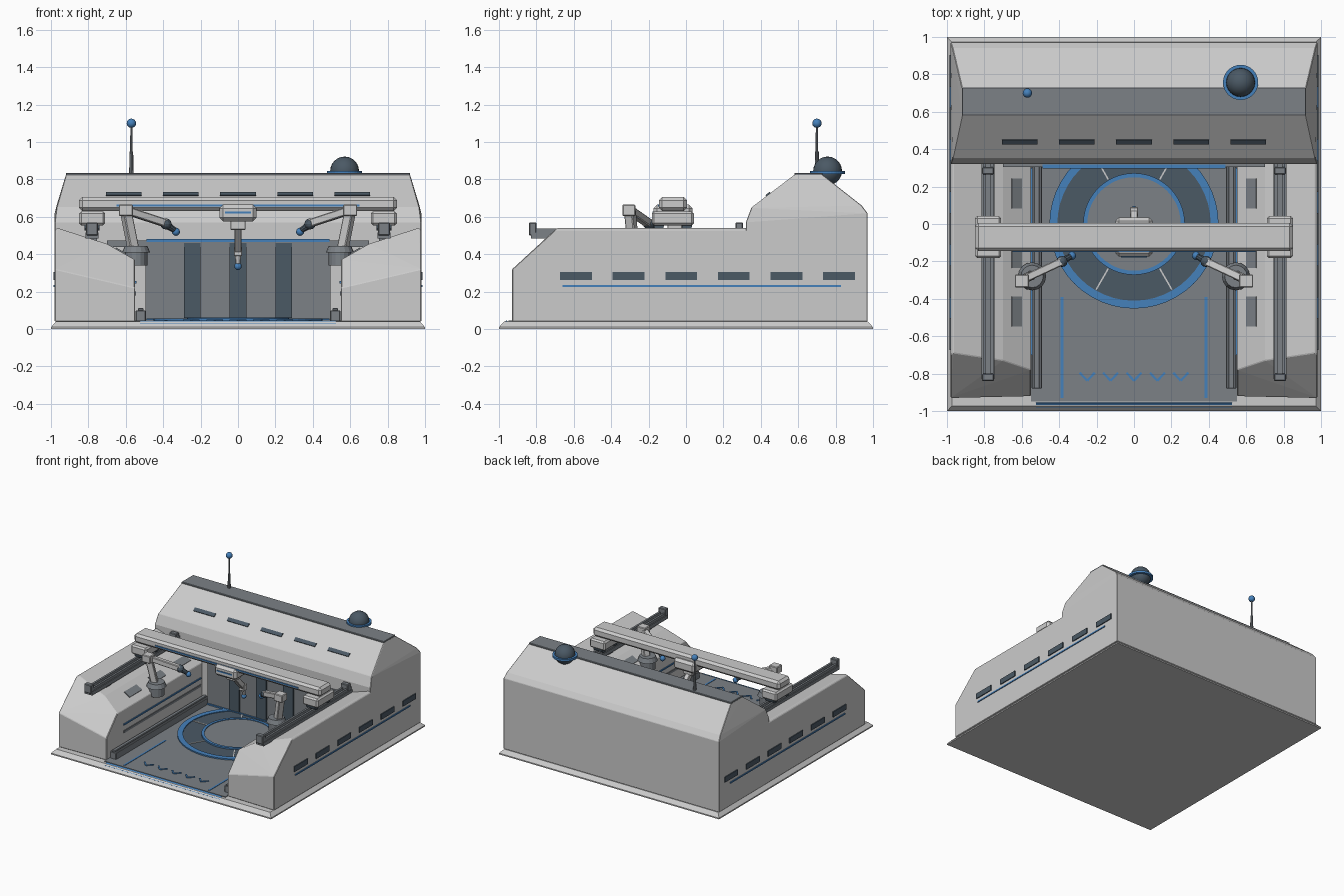
import bpy, bmesh, math
from mathutils import Matrix, Vector, Euler

if "Cube" in bpy.data.objects:
    bpy.data.objects.remove(bpy.data.objects["Cube"])


def material(name, rgb):
    m = bpy.data.materials.new(name)
    m.diffuse_color = (*rgb, 1)
    m.use_nodes = True
    m.node_tree.nodes["Principled BSDF"].inputs["Base Color"].default_value = m.diffuse_color
    return m


BLUE = material("blue_trim", (0.06, 0.22, 0.50))
DARK = material("dark_slate", (0.07, 0.10, 0.13))
MID = material("mid_grey", (0.20, 0.22, 0.24))


def done(b, name, mat=None, mirror=False, bevel=0, smooth=False):
    bmesh.ops.recalc_face_normals(b, faces=b.faces)
    me = bpy.data.meshes.new(name)
    b.to_mesh(me)
    b.free()
    ob = bpy.data.objects.new(name, me)
    bpy.context.collection.objects.link(ob)
    if mat:
        me.materials.append(mat)
    if bevel:
        m = ob.modifiers.new("bevel", 'BEVEL')
        m.width, m.segments, m.limit_method = bevel, 1, 'ANGLE'
    if mirror:
        ob.modifiers.new("mirror", 'MIRROR').use_clip = False
    if smooth:
        for p in me.polygons:
            p.use_smooth = True
    return ob


def cube(b, c, s, rot=(0, 0, 0)):
    m = Matrix.Translation(c) @ Euler(rot).to_matrix().to_4x4() @ Matrix.Diagonal((*s, 1))
    bmesh.ops.create_cube(b, size=1, matrix=m)


def limb(b, p, q, w, d):
    p, q = Vector(p), Vector(q)
    r = (q - p).to_track_quat('Z', 'Y').to_matrix().to_4x4()
    m = Matrix.Translation((p + q) / 2) @ r @ Matrix.Diagonal((w, d, (q - p).length, 1))
    bmesh.ops.create_cube(b, size=1, matrix=m)


def rod(b, p, q, r1, r2, n=16):
    p, q = Vector(p), Vector(q)
    r = (q - p).to_track_quat('Z', 'Y').to_matrix().to_4x4()
    bmesh.ops.create_cone(b, cap_ends=True, segments=n, radius1=r1, radius2=r2,
                          depth=(q - p).length, matrix=Matrix.Translation((p + q) / 2) @ r)


def ball(b, c, r, n=16):
    bmesh.ops.create_uvsphere(b, u_segments=n, v_segments=n // 2, radius=r, matrix=Matrix.Translation(c))


def ring(b, c, r0, r1, z0, z1, n=48):
    rows = []
    for i in range(n):
        a = 2 * math.pi * i / n
        rows.append([b.verts.new((c[0] + r * math.cos(a), c[1] + r * math.sin(a), z))
                     for r, z in ((r0, z0), (r1, z0), (r1, z1), (r0, z1))])
    for i in range(n):
        s, t = rows[i], rows[(i + 1) % n]
        for k in range(4):
            b.faces.new((s[k], s[(k + 1) % 4], t[(k + 1) % 4], t[k]))


def hull(b, pts):
    vs = [b.verts.new(p) for p in pts]
    bmesh.ops.convex_hull(b, input=vs)
    bmesh.ops.dissolve_limit(b, angle_limit=0.01, verts=b.verts[:], edges=b.edges[:])


def boxes(name, items, mat=None, mirror=False, bevel=0):
    b = bmesh.new()
    for it in items:
        cube(b, *it)
    return done(b, name, mat, mirror, bevel)


# Base plinth with sloped rim
b = bmesh.new()
hull(b, [(x * s, y * s, z) for x in (-1, 1) for y in (-1, 1) for s, z in ((1, 0), (1, .01), (.972, .04))])
done(b, "base_plinth")

# Side wings with sloping top and front
b = bmesh.new()
back = [(x, .36, z) for x, z in ((.98, .04), (.98, .53), (.965, .54), (.70, .455), (.55, .37), (.55, .04))]
hull(b, back + [(.98, -.93, .04), (.98, -.93, .32), (.98, -.70, .53), (.965, -.69, .54),
                (.70, -.73, .455), (.55, -.78, .37), (.55, -.92, .22), (.55, -.92, .04)])
done(b, "side_wing", None, True, .004)

# Rear building with tapered roof
b = bmesh.new()
prof = [(.32, .04, .98), (.32, .57, .98), (.35, .65, .97), (.58, .825, .92),
        (.73, .825, .92), (.94, .66, .97), (.97, .62, .98), (.97, .04, .98)]
hull(b, [(s * x, y, z) for y, z, x in prof for s in (-1, 1)])
done(b, "rear_building", None, False, .003)
boxes("roof_cap", [((0, .655, .825), (1.84, .15, .02))], MID, bevel=.003)
slope = math.atan2(.175, .23)
boxes("roof_slots", [((x, .44, .72), (.19, .03, .012), (slope, 0, 0))
                     for x in (-.61, -.305, 0, .305, .61)], DARK)

# Outer wall windows and trim
boxes("side_windows", [((.98, -.588 + .2812 * i, .283), (.014, .17, .044)) for i in range(6)], DARK, True)
boxes("side_trim_line", [((.98, .085, .23), (.012, 1.49, .011))], BLUE, True)
boxes("wing_vents", [((.628, y, .415), (.06, .16, .012), (0, -math.atan2(.085, .15), 0))
                     for y in (-.468, -.155, .163)], MID, True)
boxes("inner_wall_trim", [((.55, -.2, .25), (.012, 1.0, .012))], BLUE, True)
boxes("inner_wall_groove", [((.55, -.2, .19), (.01, 1.0, .02))], MID, True)

# Bay floor and markings
boxes("bay_floor", [((0, -.31, .04), (1.1, 1.28, .012))], MID)
boxes("front_edge_strip", [((0, -.967, .033), (1.05, .03, .012), (.6, 0, 0))], BLUE)
boxes("lane_lines", [((.385, -.66, .046), (.014, .54, .006))], BLUE, True)
b = bmesh.new()
for i in range(-2, 3):
    for s in (-1, 1):
        limb(b, (i * .125, -.838, .047), (i * .125 + s * .04, -.795, .047), .012, .008)
done(b, "floor_chevrons", BLUE)
boxes("floor_guide", [((.52, -.28, .07), (.055, 1.2, .06)), ((.52, -.28, .105), (.03, 1.2, .015))],
      MID, True, .004)

# Round platform
b = bmesh.new()
rod(b, (0, 0, .04), (0, 0, .05), .42, .42, 48)
done(b, "platform_disc", DARK)
b = bmesh.new()
ring(b, (0, 0), .41, .452, .04, .056)
ring(b, (0, 0), .25, .272, .04, .062)
done(b, "platform_rings", BLUE)
b = bmesh.new()
rod(b, (0, 0, .04), (0, 0, .057), .25, .25, 48)
done(b, "platform_centre", MID)
b = bmesh.new()
for i in range(6):
    a = i * math.pi / 3
    d = Vector((math.cos(a), math.sin(a), 0))
    limb(b, d * .275 + Vector((0, 0, .05)), d * .405 + Vector((0, 0, .05)), .008, .008)
done(b, "platform_spokes")

# Rear wall of the bay
boxes("bay_back_panel", [((0, .318, .26), (.99, .016, .42))], MID)
boxes("bay_back_ribs", [((x, .31, .26), (.09, .02, .4)) for x in (-.245, 0, .245)], DARK)
boxes("bay_header", [((0, .315, .455), (1.4, .02, .035))], MID)
boxes("bay_light_strips", [((0, .308, .472), (.98, .02, .016)), ((0, .31, .052), (.98, .02, .01))], BLUE)

# Gantry tracks on the wings
boxes("gantry_track", [((.78, -.255, .50), (.07, 1.15, .03)), ((.76, -.255, .525), (.016, 1.15, .025)),
                       ((.80, -.255, .525), (.016, 1.15, .025))], MID, True)
boxes("track_stops", [((.78, y, .535), (.064, .04, .07)) for y in (-.82, .285)], MID, True, .005)
boxes("track_posts", [((.78, y, .47), (.05, .06, .06)) for y in (-.6, -.1, .25)], MID, True)

# Gantry bridge
boxes("gantry_beam", [((0, -.07, .668), (1.70, .15, .075))], None, bevel=.018)
boxes("gantry_trim", [((0, -.145, .66), (1.3, .012, .01))], BLUE)
boxes("gantry_carriage", [((.78, -.07, .592), (.14, .225, .075))], None, True, .012)
b = bmesh.new()
for y in (-.145, .005):
    rod(b, (.74, y, .555), (.82, y, .555), .028, .028, 12)
done(b, "carriage_wheels", DARK, True)

# Central trolley and its hanging tool
boxes("trolley", [((0, -.07, .62), (.2, .21, .09))], None, bevel=.02)
boxes("trolley_trim", [((0, -.175, .622), (.14, .01, .01))], BLUE)
b = bmesh.new()
cube(b, (0, -.06, .56), (.08, .08, .06))
limb(b, (0, -.06, .55), (0, .06, .42), .04, .04)
cube(b, (0, .065, .415), (.045, .05, .05))
rod(b, (0, .07, .40), (0, .075, .345), .018, .012, 10)
done(b, "trolley_arm", None, False, .004)
b = bmesh.new()
ball(b, (0, .076, .335), .02, 12)
done(b, "trolley_tool_tip", BLUE, smooth=True)

# Robot arms on the wing edges
b = bmesh.new()
rod(b, (.545, -.28, .34), (.545, -.28, .41), .06, .06, 16)
rod(b, (.545, -.28, .41), (.545, -.28, .445), .075, .06, 16)
done(b, "arm_pedestal", MID, True)
b = bmesh.new()
limb(b, (.56, -.28, .43), (.60, -.30, .63), .05, .05)
cube(b, (.60, -.305, .635), (.075, .07, .06))
limb(b, (.60, -.30, .635), (.385, -.20, .565), .042, .042)
done(b, "arm_links", None, True, .005)
b = bmesh.new()
ball(b, (.385, -.20, .562), .03, 12)
rod(b, (.385, -.20, .56), (.342, -.175, .53), .022, .016, 10)
done(b, "arm_wrist", DARK, True)
b = bmesh.new()
ball(b, (.332, -.17, .52), .022, 12)
done(b, "arm_tool_tip", BLUE, True, smooth=True)

# Roof dome and aerial
b = bmesh.new()
ball(b, (.57, .757, .845), .077, 24)
done(b, "sensor_dome", DARK, smooth=True)
b = bmesh.new()
ring(b, (.57, .757), .07, .094, .828, .845, 32)
done(b, "dome_collar", BLUE)
b = bmesh.new()
rod(b, (-.57, .70, .82), (-.57, .70, .95), .013, .010, 10)
rod(b, (-.57, .70, .95), (-.57, .70, 1.09), .007, .006, 10)
done(b, "aerial_mast", MID)
b = bmesh.new()
ball(b, (-.57, .70, 1.1), .025, 16)
done(b, "aerial_tip", BLUE, smooth=True)
